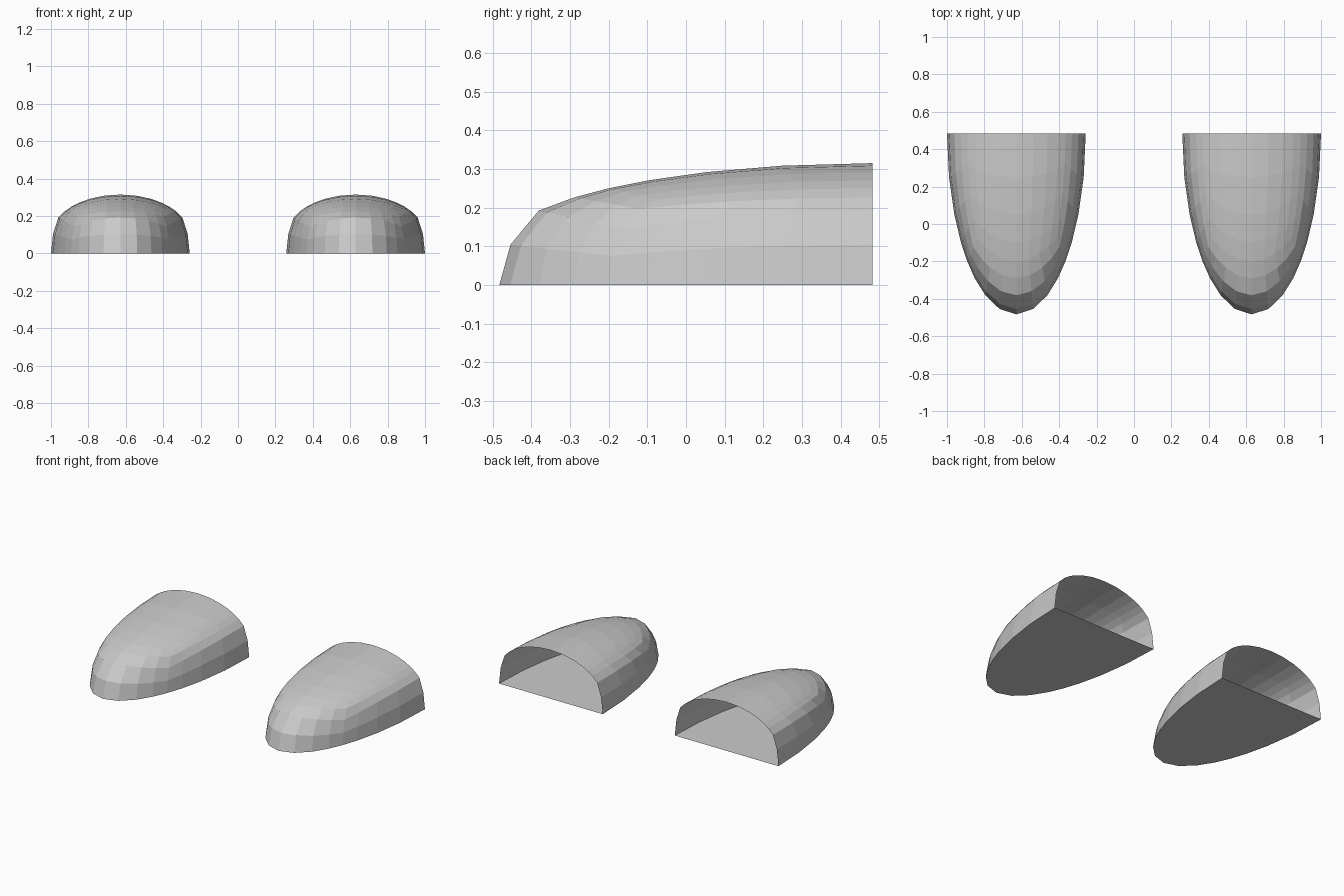
import bpy, bmesh, math

if "Cube" in bpy.data.objects:
    bpy.data.objects.remove(bpy.data.objects["Cube"])

HALF_W, LENGTH, HEIGHT = 0.371, 0.966, 0.315
CENTRE_X = 0.629
EPS = 1e-4


def dome_height(h):
    # steeper side wall below, flattened crown above
    if h < 0.447:
        return h / 0.447 * 0.61
    return 0.61 + (h - 0.447) / 0.553 * 0.39


def toe_cap(name, x):
    bm = bmesh.new()
    # cube grid rounded into a sphere, keeping the upper front quarter
    bmesh.ops.create_cube(bm, size=2)
    bmesh.ops.subdivide_edges(bm, edges=bm.edges[:], cuts=7, use_grid_fill=True)
    cut = [v for v in bm.verts if v.co.z < -EPS or v.co.y > EPS]
    bmesh.ops.delete(bm, geom=cut, context='VERTS')
    for v in bm.verts:
        n = v.co.normalized()
        v.co = (n.x * HALF_W, n.y * LENGTH + LENGTH / 2, dome_height(max(n.z, 0)) * HEIGHT)
    bmesh.ops.recalc_face_normals(bm, faces=bm.faces[:])
    if sum(f.normal.z for f in bm.faces) < 0:
        bmesh.ops.reverse_faces(bm, faces=bm.faces[:])

    # flat sole; the back stays open
    rim = [v for v in bm.verts if v.co.z < EPS]
    rim.sort(key=lambda v: math.atan2(v.co.x / HALF_W, (LENGTH / 2 - v.co.y) / LENGTH))
    sole = bm.faces.new(rim)
    sole.normal_update()
    if sole.normal.z > 0:
        sole.normal_flip()

    mesh = bpy.data.meshes.new(name)
    bm.to_mesh(mesh)
    bm.free()
    obj = bpy.data.objects.new(name, mesh)
    obj.location.x = x
    bpy.context.collection.objects.link(obj)


# pair of open-backed toe caps
for side, sign in (("left", -1), ("right", 1)):
    toe_cap("toe_cap_" + side, sign * CENTRE_X)
